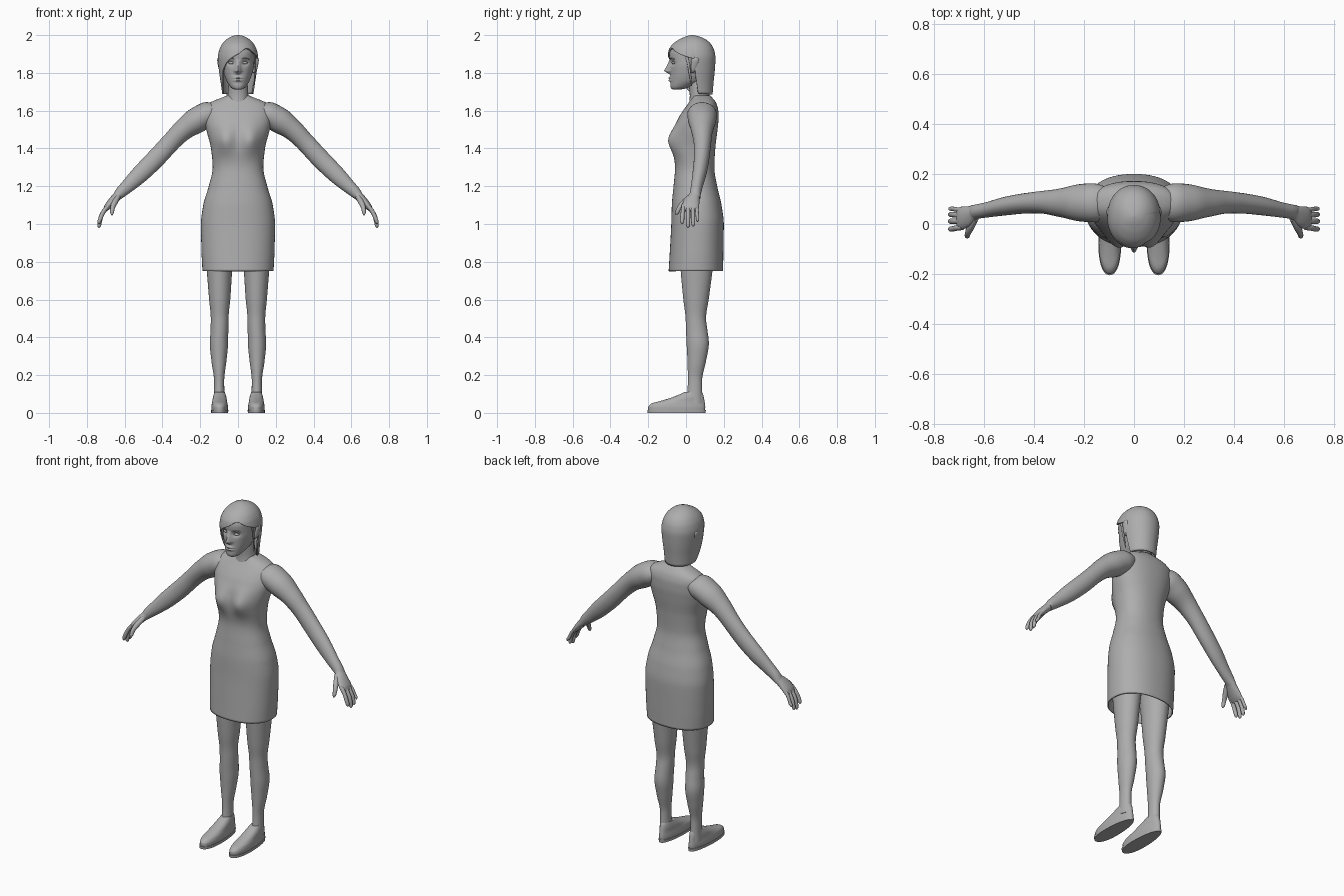
import bpy, bmesh, math
from mathutils import Vector

grey = bpy.data.materials.new("plain grey")
grey.diffuse_color = (0.42, 0.42, 0.42, 1)


def sample(rows, k):
    """Smooth, non-overshooting interpolation of rows keyed by their first value."""
    n = len(rows)
    i = max(j for j in range(n - 1) if j == 0 or rows[j][0] <= k)
    h = rows[i + 1][0] - rows[i][0]
    t = min(max((k - rows[i][0]) / h, 0), 1)

    def sec(j, c):
        return (rows[j + 1][c] - rows[j][c]) / (rows[j + 1][0] - rows[j][0])

    def slope(j, c):
        if j == 0 or j == n - 1:
            return sec(min(j, n - 2), c)
        a, b = sec(j - 1, c), sec(j, c)
        return 0 if a * b <= 0 else 2 * a * b / (a + b)
    return [(2*t**3 - 3*t*t + 1) * rows[i][c] + (3*t*t - 2*t**3) * rows[i + 1][c]
            + h * ((t**3 - 2*t*t + t) * slope(i, c) + (t**3 - t*t) * slope(i + 1, c))
            for c in range(1, len(rows[0]))]


def build(name, rings, caps=(True, True), mirror=False, thick=0, angle=60):
    """Skin a list of closed rings into an object."""
    bm = bmesh.new()
    vr = [[bm.verts.new(p) for p in r] for r in rings]
    for a, b in zip(vr, vr[1:]):
        for j in range(len(a)):
            k = (j + 1) % len(a)
            bm.faces.new((a[j], a[k], b[k], b[j]))
    for cap, r in zip(caps, (vr[0], vr[-1])):
        if cap:
            bm.faces.new(r)
    bmesh.ops.recalc_face_normals(bm, faces=bm.faces)
    me = bpy.data.meshes.new(name)
    bm.to_mesh(me)
    bm.free()
    ob = bpy.data.objects.new(name, me)
    bpy.context.collection.objects.link(ob)
    me.materials.append(grey)
    bpy.ops.object.select_all(action='DESELECT')
    ob.select_set(True)
    bpy.context.view_layer.objects.active = ob
    bpy.ops.object.shade_smooth_by_angle(angle=math.radians(angle))
    if thick:
        m = ob.modifiers.new("thickness", 'SOLIDIFY')
        m.thickness, m.offset = thick, -1
    if mirror:
        ob.modifiers.new("mirror", 'MIRROR')
    return ob


def point(row, z, a, n=2.0, cx=0, taper=0):
    """Point on a superellipse ring; a = 0 faces the front."""
    hw, yf, yb = row[:3]
    cx = row[3] if len(row) > 3 else cx
    s, c = (math.copysign(abs(v) ** (2 / n), v) for v in (math.sin(a), math.cos(a)))
    return Vector((cx + hw * s * (1 - taper * (1 - c) / 2), (yf + yb) / 2 - (yb - yf) / 2 * c, z))


def loft(name, rows, steps=40, segs=40, n=2.0, cx=0, taper=0, warp=None, **kw):
    """Vertical loft; rows are (z, half width, front y, back y[, centre x])."""
    rings = []
    for i in range(steps + 1):
        z = rows[0][0] + (rows[-1][0] - rows[0][0]) * i / steps
        ring = [point(sample(rows, z), z, 2 * math.pi * j / segs, n, cx, taper) for j in range(segs)]
        rings.append([warp(p) for p in ring] if warp else ring)
    return build(name, rings, **kw)


def tube(name, pts, steps=24, segs=20, mirror=True):
    """Limb along points (x, y, z, thickness radius, width radius along y)."""
    rows = [(i, *p) for i, p in enumerate(pts)]
    cen = [sample(rows, i * (len(pts) - 1) / steps) for i in range(steps + 1)]
    rings = []
    for i, c in enumerate(cen):
        t = Vector(cen[min(i + 1, steps)][:3]) - Vector(cen[max(i - 1, 0)][:3])
        t.normalize()
        u = t.cross(Vector((0, 1, 0))).normalized()
        v = u.cross(t)
        rings.append([Vector(c[:3]) + u * c[3] * math.cos(a) + v * c[4] * math.sin(a)
                      for a in (2 * math.pi * j / segs for j in range(segs))])
    return build(name, rings, mirror=mirror)


def gauss(d, w):
    return math.exp(-(d / w) ** 2)


# Dress, with the bust pushed out of the front
def bust(p):
    if p.y < 0.04:
        p.y -= 0.036 * gauss(abs(p.x) - 0.068, 0.05) * gauss(p.z - 1.445, 0.065)
    return p


loft("dress", [(0.75, .188, -.092, .196), (0.85, .193, -.086, .198), (1.0, .196, -.078, .2),
               (1.1, .184, -.075, .188), (1.2, .155, -.066, .165), (1.3, .134, -.058, .15),
               (1.4, .143, -.068, .155), (1.5, .168, -.06, .167), (1.56, .178, -.04, .172),
               (1.6, .178, -.016, .171), (1.63, .165, .006, .164), (1.65, .135, .02, .155),
               (1.665, .095, .03, .142), (1.68, .06, .034, .13)],
     steps=80, segs=64, n=2.25, warp=bust, caps=(False, True), thick=0.006)

# Neck
loft("neck", [(1.62, .066, .015, .135), (1.68, .055, .02, .125), (1.76, .05, .012, .115)], steps=10)

# Legs, hidden up into the dress
loft("leg", [(.05, .03, .0, .09, .1), (.1, .028, .006, .086, .1), (.17, .027, .01, .085, .1),
             (.27, .039, .008, .105, .101), (.37, .048, .003, .121, .101), (.44, .047, .0, .113, .098),
             (.5, .047, -.002, .106, .097), (.6, .056, -.014, .12, .097), (.75, .067, -.028, .14, .098),
             (.95, .085, -.045, .165, .092)], steps=50, segs=32, mirror=True)

# Shoes and soles
loft("shoe", [(.012, .048, -.2, .1), (.03, .049, -.2, .102), (.05, .046, -.182, .1), (.062, .043, -.14, .098),
              (.08, .04, -.08, .095), (.1, .034, -.03, .09), (.11, .03, -.01, .085)],
     steps=24, n=2.2, cx=.097, taper=.22, mirror=True)
loft("sole", [(0, .05, -.203, .104), (.016, .051, -.205, .105)],
     steps=1, n=2.2, cx=.097, taper=.22, mirror=True, angle=40)

# Arms
tube("arm", [(.1, .085, 1.6, .04, .06), (.165, .085, 1.578, .068, .078), (.22, .085, 1.548, .068, .074),
             (.29, .085, 1.498, .056, .058), (.36, .087, 1.428, .05, .046), (.43, .083, 1.352, .05, .041),
             (.51, .072, 1.272, .047, .037), (.58, .058, 1.205, .037, .031), (.625, .05, 1.163, .029, .029),
             (.645, .046, 1.14, .022, .03)], steps=40, segs=28)

# Hands
tube("palm", [(.615, .05, 1.172, .024, .024), (.64, .044, 1.147, .023, .03), (.668, .03, 1.118, .021, .042),
              (.692, .023, 1.09, .017, .046), (.705, .022, 1.07, .009, .04)], steps=16)
for name, yb, yt, tip, r in (("index_finger", -.013, -.02, 1.0, .011), ("middle_finger", .011, .011, .98, .0115),
                             ("ring_finger", .035, .038, .987, .011), ("little_finger", .056, .061, 1.012, .009)):
    tube(name, [(.685, yb, 1.1, r, r), (.712, (yb + yt) / 2, 1.065, r, r), (.728, yt, 1.03, r, r),
                (.735, yt, tip + .01, r * .85, r * .85), (.736, yt, tip, .003, .003)], steps=16, segs=12)
tube("thumb", [(.635, .022, 1.145, .014, .014), (.652, -.01, 1.115, .015, .015), (.664, -.036, 1.085, .012, .012),
               (.667, -.048, 1.06, .01, .01), (.667, -.053, 1.047, .003, .003)], steps=16, segs=12)


# Head, with nose, eye sockets and lips raised from the face
def face(p):
    if p.y < 0:
        f = max(0, min(1, (1.872 - p.z) / .062)) if p.z > 1.81 else max(0, 1 - (1.81 - p.z) / .02)
        p.y -= .033 * f * gauss(p.x, .010 + .006 * f)
        p.y += .012 * gauss(abs(p.x) - .037, .018) * gauss(p.z - 1.853, .014)
        p.y -= .010 * gauss(p.x, .022) * (gauss(p.z - 1.774, .006) + gauss(p.z - 1.76, .006))
    return p


loft("head", [(1.712, .018, -.07, -.03), (1.718, .032, -.079, .0), (1.735, .047, -.083, .04),
              (1.76, .062, -.083, .09), (1.8, .076, -.083, .115), (1.85, .086, -.084, .13),
              (1.9, .087, -.088, .132), (1.94, .078, -.075, .12), (1.97, .055, -.04, .09),
              (1.985, .025, .0, .055)], steps=110, segs=96, n=2.15, warp=face)

# Eyes, brows and ears
tube("eye", [(.024, -.064, 1.851, .002, .003), (.031, -.067, 1.853, .007, .009),
             (.041, -.064, 1.853, .007, .009), (.05, -.057, 1.853, .002, .003)], steps=10, segs=12)
tube("brow", [(.018, -.083, 1.872, .002, .004), (.035, -.077, 1.878, .003, .005),
              (.058, -.06, 1.873, .002, .004)], steps=10, segs=8)
tube("ear", [(.08, .034, 1.802, .005, .006), (.089, .038, 1.815, .01, .013), (.096, .044, 1.845, .011, .019),
             (.1, .048, 1.87, .01, .021), (.097, .046, 1.886, .003, .008)], steps=16, segs=16)

# Hair: each column around the head ends at its own hem height
HAIR = [(1.68, .082, -.05, .14), (1.75, .092, -.08, .146), (1.82, .102, -.093, .153), (1.88, .107, -.098, .156),
        (1.92, .1, -.092, .149), (1.95, .086, -.073, .134), (1.975, .064, -.04, .108),
        (1.99, .041, -.008, .078), (1.997, .022, .012, .055), (2.0, .006, .027, .038)]
HEM = [(-180, 1.685), (-85, 1.69), (-68, 1.73), (-52, 1.81), (-30, 1.862), (0, 1.9), (28, 1.93),
       (55, 1.905), (80, 1.885), (97, 1.87), (101, 1.69), (180, 1.685)]
SEGS, STEPS = 120, 36
hair = []
for i in range(STEPS + 1):
    ring = []
    for j in range(SEGS):
        deg = -180 + 360 * j / SEGS
        low = sample(HEM, deg)[0]
        z = low + (2.0 - low) * math.sin(i / STEPS * math.pi / 2)
        ring.append(point(sample(HAIR, z), z, math.radians(deg), 2.1))
    hair.append(ring)
build("hair", hair, caps=(False, True), thick=0.008)

# Thin loose lock in front of the ear
tube("loose_lock", [(.086, -.005, 1.91, .004, .008), (.092, .01, 1.86, .004, .007), (.09, .02, 1.8, .004, .006),
                    (.084, .03, 1.73, .002, .003)], steps=14, segs=10, mirror=False)
